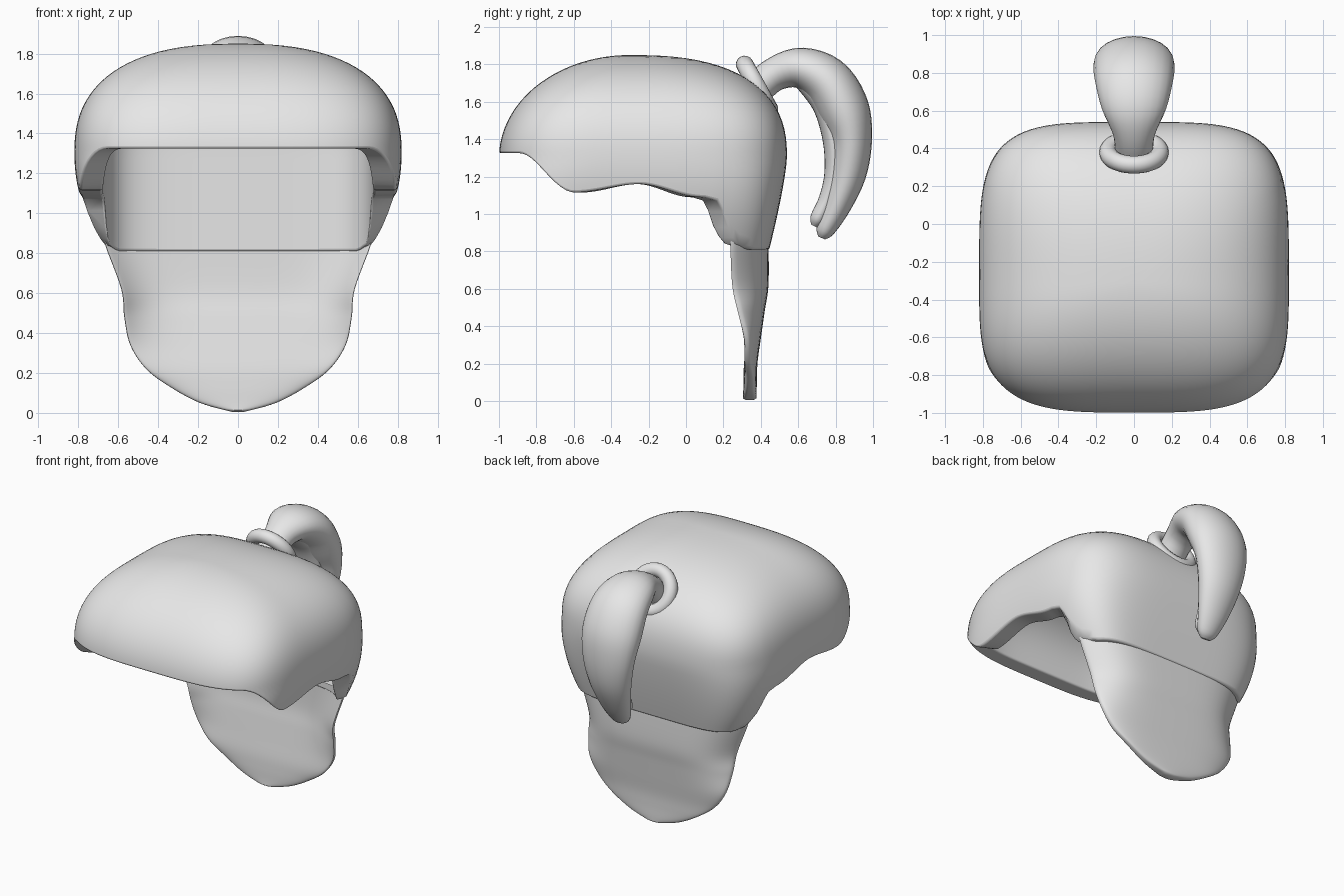
import bpy, bmesh, math

cube = bpy.data.objects.get("Cube")
if cube:
    bpy.data.objects.remove(cube)

hair = bpy.data.materials.new("hair grey")
hair.use_nodes = True
hair.diffuse_color = (0.8, 0.8, 0.8, 1)
hair.node_tree.nodes["Principled BSDF"].inputs["Base Color"].default_value = (0.8, 0.8, 0.8, 1)

TOP, WIDE, MID = 1.85, 1.3, -0.3


def ramp(points, v):
    """Smoothly interpolate a short list of (position, value) pairs."""
    if v <= points[0][0]:
        return points[0][1]
    for (a, p), (b, q) in zip(points, points[1:]):
        if v <= b:
            t = (v - a) / (b - a)
            return p + (q - p) * t * t * (3 - 2 * t)
    return points[-1][1]


def spline(points, t):
    """Catmull-Rom sample of tuples, t from 0 to 1."""
    f = t * (len(points) - 1)
    i = min(int(f), len(points) - 2)
    u = f - i
    p = [points[max(0, min(len(points) - 1, i + k))] for k in (-1, 0, 1, 2)]
    return [0.5 * (2 * b + (c - a) * u + (2 * a - 5 * b + 4 * c - d) * u * u
                   + (3 * b - a - 3 * c + d) * u ** 3) for a, b, c, d in zip(*p)]


def finish(obj):
    obj.data.materials.append(hair)
    bpy.ops.object.select_all(action="DESELECT")
    obj.select_set(True)
    bpy.context.view_layer.objects.active = obj
    bpy.ops.object.shade_smooth_by_angle(angle=math.radians(50))


def loft(name, rows, bevel=0):
    """Skin closed rows of points and cap both ends."""
    bm = bmesh.new()
    grid = [[bm.verts.new(p) for p in row] for row in rows]
    n = len(grid[0])
    for a, b in zip(grid, grid[1:]):
        for j in range(n):
            k = (j + 1) % n
            bm.faces.new((a[j], a[k], b[k], b[j]))
    for row in (grid[0], grid[-1]):
        middle = bm.verts.new(sum((v.co for v in row[1:]), row[0].co.copy()) / n)
        for j in range(n):
            bm.faces.new((row[j], row[(j + 1) % n], middle))
    bmesh.ops.recalc_face_normals(bm, faces=bm.faces)
    mesh = bpy.data.meshes.new(name)
    bm.to_mesh(mesh)
    bm.free()
    obj = bpy.data.objects.new(name, mesh)
    bpy.context.collection.objects.link(obj)
    if bevel:
        mod = obj.modifiers.new("soft rim", "BEVEL")
        mod.width, mod.segments, mod.angle_limit = bevel, 3, math.radians(50)
    finish(obj)


# Cap: rounded-square dome whose lower edge follows the hairline
HAIRLINE = [(-0.9, 1.325), (-0.6, 1.115), (-0.25, 1.16), (0.1, 1.09),
            (0.2, 1.07), (0.25, 0.93), (0.32, 0.84), (0.42, 0.81)]


def polar(c, s, n):
    return (abs(c) ** n + abs(s) ** n) ** (-1 / n)


def dome(h, power):
    return (1 - h ** power) ** (1 / power)


def cap_point(angle, t, inner):
    c, s = math.cos(angle), math.sin(angle)
    back = s > 0
    square = 4.2 if back else 3.6
    rim = ramp(HAIRLINE, MID + (0.84 if back else 0.7) * polar(c, s, square) * s)
    top = TOP - 0.1 if inner else TOP
    z = rim + (top - rim) * math.sin(t * math.pi / 2)
    h = max(0, (z - WIDE) / (top - WIDE))
    drop = max(0, (WIDE - z) / 0.45)
    if inner:
        square = 5
        wide = 0.68 * dome(h, 2.5)
        deep = (0.66 if back else 0.58) * dome(h, 2.5)
    else:
        square += 1.5 * drop
        wide = 0.82 * dome(h, 2.45) - 0.12 * drop ** 2
        deep = 0.84 * dome(h, 2.5) - 0.085 * drop ** 1.3 if back else 0.7 * dome(h, 2)
    r = polar(c, s, square - (square - 2.6) * h ** 3)
    return wide * r * c, MID + deep * r * s, z


COLS, RINGS = 176, 30
levels = [(0.985 * i / RINGS, False) for i in range(RINGS, -1, -1)]
levels += [(0.985 * i / RINGS, True) for i in range(RINGS + 1)]
loft("hair_cap", [[cap_point(2 * math.pi * j / COLS, t, inner) for j in range(COLS)]
                  for t, inner in levels], bevel=0.02)

# Nape flap: curved sheet tapering to a rounded point; (z, half width, y, curl)
FLAP = [(0.9, 0.67, 0.4, 0.15), (0.84, 0.665, 0.405, 0.16), (0.62, 0.585, 0.405, 0.15),
        (0.48, 0.57, 0.385, 0.1), (0.34, 0.54, 0.365, 0.045), (0.22, 0.46, 0.348, 0.02),
        (0.13, 0.34, 0.343, 0.0), (0.05, 0.19, 0.342, 0.0), (0.005, 0.03, 0.34, 0.0)]
rows = []
for i in range(49):
    z, w, y, curl = spline(FLAP, i / 48)
    row = []
    for j in range(72):
        u, v = math.cos(math.pi * j / 36), math.sin(math.pi * j / 36)
        half = math.copysign(min(0.036, 0.6 * w) * abs(v) ** 0.5, v)
        row.append((u * w, y - curl * abs(u) ** 5 + half, z))
    rows.append(row)
loft("nape_flap", rows)


def strand(name, path, sides=24, steps=40):
    """Tapered tube in the middle plane; path holds (y, z, depth, half width)."""
    rows = []
    for i in range(steps + 1):
        t = i / steps
        y, z, d, w = spline(path, t)
        y0, z0 = spline(path, max(0, t - 0.01))[:2]
        y1, z1 = spline(path, min(1, t + 0.01))[:2]
        length = math.hypot(y1 - y0, z1 - z0)
        ny, nz = -(z1 - z0) / length, (y1 - y0) / length
        ring = [2 * math.pi * j / sides for j in range(sides)]
        rows.append([(w * math.cos(a), y + d * ny * math.sin(a), z + d * nz * math.sin(a))
                     for a in ring])
    loft(name, rows)


# Ponytail: arching main lock and a thin inner lock
strand("ponytail", [(0.36, 1.65, 0.09, 0.1), (0.47, 1.745, 0.09, 0.11),
                    (0.61, 1.78, 0.11, 0.17), (0.75, 1.71, 0.135, 0.205),
                    (0.84, 1.56, 0.14, 0.215), (0.88, 1.4, 0.115, 0.195),
                    (0.865, 1.22, 0.1, 0.16), (0.81, 1.05, 0.075, 0.12),
                    (0.745, 0.915, 0.05, 0.075), (0.725, 0.872, 0.02, 0.035)])
strand("inner_lock", [(0.62, 1.72, 0.05, 0.09), (0.73, 1.58, 0.055, 0.12),
                      (0.785, 1.4, 0.055, 0.12), (0.79, 1.22, 0.05, 0.1),
                      (0.755, 1.08, 0.045, 0.08), (0.705, 0.975, 0.042, 0.065),
                      (0.685, 0.935, 0.018, 0.03)])

# Hair tie: tilted ring around the ponytail root
bpy.ops.mesh.primitive_torus_add(major_radius=0.137, minor_radius=0.047, major_segments=40,
                                 minor_segments=16, location=(0, 0.38, 1.68),
                                 rotation=(math.radians(-61), 0, 0))
tie = bpy.context.object
tie.name = "hair_tie"
finish(tie)
